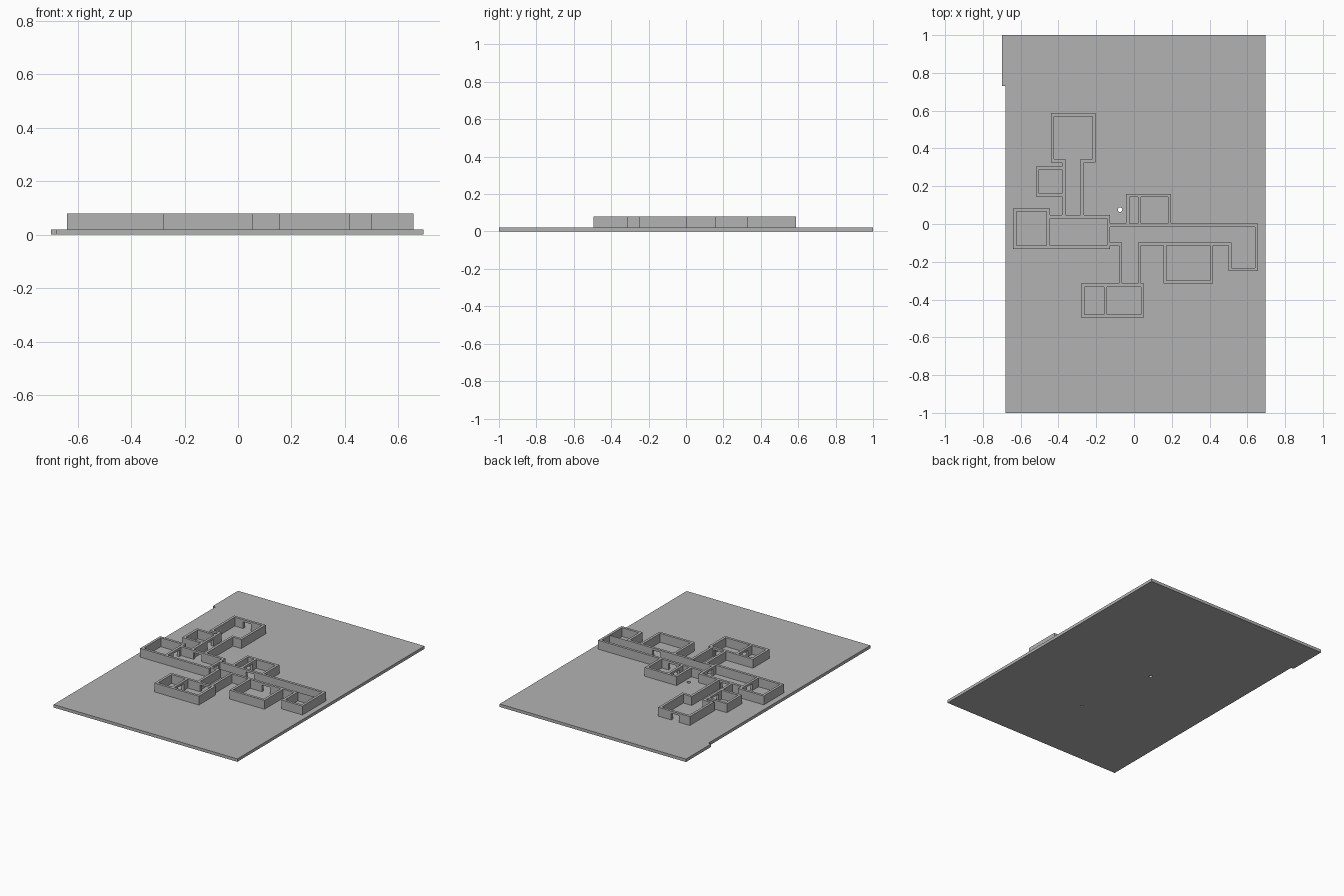
import bpy
import bmesh
from mathutils import Matrix, Vector

cube = bpy.data.objects.get("Cube")
if cube:
    bpy.data.objects.remove(cube, do_unlink=True)

BASE_TOP, WALL_TOP, T = 0.02, 0.08, 0.017

grey = bpy.data.materials.new("plain_grey")
grey.use_nodes = True
colour = (0.45, 0.45, 0.45, 1)
grey.diffuse_color = colour
next(n for n in grey.node_tree.nodes
     if n.type == 'BSDF_PRINCIPLED').inputs["Base Color"].default_value = colour


def add_box(bm, x0, x1, y0, y1, z0, z1):
    size = Vector((x1 - x0, y1 - y0, z1 - z0))
    mid = Vector((x0 + x1, y0 + y1, z0 + z1)) / 2
    bmesh.ops.create_cube(bm, size=1, matrix=Matrix.LocRotScale(mid, None, size))


def finish(bm, name):
    mesh = bpy.data.meshes.new(name)
    bm.to_mesh(mesh)
    bm.free()
    mesh.materials.append(grey)
    obj = bpy.data.objects.new(name, mesh)
    bpy.context.collection.objects.link(obj)
    return obj


def cut(target, cutter):
    mod = target.modifiers.new("cut", 'BOOLEAN')
    mod.operation = 'DIFFERENCE'
    mod.solver = 'EXACT'
    mod.use_self = True
    mod.object = cutter
    cutter.hide_render = True
    cutter.hide_set(True)


# Inner outlines of rooms and corridors: x0, x1, y0, y1
spaces = [
    (-0.423, -0.22, 0.343, 0.57),     # back room
    (-0.363, -0.283, 0.047, 0.343),   # back corridor
    (-0.503, -0.38, 0.162, 0.288),    # small side room
    (-0.623, -0.463, -0.115, 0.065),  # right-hand room
    (-0.446, -0.143, -0.115, 0.03),   # hall
    (-0.126, 0.64, -0.098, -0.015),   # long corridor
    (0.516, 0.64, -0.232, -0.098),    # corridor end
    (0.173, 0.402, -0.298, -0.115),   # front room
    (-0.025, 0.02, 0.002, 0.143),     # closet
    (0.037, 0.18, 0.002, 0.143),      # room behind corridor
    (-0.063, 0.02, -0.316, -0.098),   # front corridor
    (-0.263, -0.16, -0.478, -0.333),  # front small room
    (-0.143, 0.037, -0.478, -0.333),  # front large room
]

# Doorway centres and the axis they pass through
doors = [
    (-0.33, 0.578, 'y'), (-0.323, 0.038, 'y'), (-0.372, 0.225, 'x'),
    (-0.455, -0.02, 'x'), (-0.135, -0.057, 'x'), (0.1, -0.006, 'y'),
    (0.29, -0.106, 'y'), (0.028, 0.07, 'x'), (-0.02, -0.325, 'y'),
    (-0.151, -0.405, 'x'),
]

# Solid wall mass, one block per space, hollowed by the spaces and doors
bm = bmesh.new()
for x0, x1, y0, y1 in spaces:
    add_box(bm, x0 - T, x1 + T, y0 - T, y1 + T, BASE_TOP - 0.005, WALL_TOP)
walls = finish(bm, "building_walls")

bm = bmesh.new()
for s in spaces:
    add_box(bm, *s, 0, WALL_TOP + 0.02)
room_cutter = finish(bm, "room_cutter")

bm = bmesh.new()
for x, y, axis in doors:
    dx, dy = (0.015, 0.03) if axis == 'x' else (0.03, 0.015)
    add_box(bm, x - dx, x + dx, y - dy, y + dy, 0.005, 0.065)
door_cutter = finish(bm, "door_cutter")

cut(walls, room_cutter)
cut(walls, door_cutter)

# Base slab with a small step at one back corner
outline = [(-0.68, -1), (0.695, -1), (0.695, 1), (-0.7, 1), (-0.7, 0.73), (-0.68, 0.73)]
bm = bmesh.new()
face = bm.faces.new([bm.verts.new((x, y, 0)) for x, y in outline])
top = bmesh.ops.extrude_face_region(bm, geom=[face], use_keep_orig=True)["geom"]
bmesh.ops.translate(bm, vec=(0, 0, BASE_TOP),
                    verts=[v for v in top if isinstance(v, bmesh.types.BMVert)])
bmesh.ops.recalc_face_normals(bm, faces=bm.faces)
slab = finish(bm, "base_slab")

# Two small round holes through the slab
bm = bmesh.new()
for x, y, r in [(-0.074, 0.076, 0.012), (0.018, -0.487, 0.008)]:
    bmesh.ops.create_cone(bm, cap_ends=True, segments=16, radius1=r, radius2=r,
                          depth=0.1, matrix=Matrix.Translation((x, y, 0)))
cut(slab, finish(bm, "hole_cutter"))
